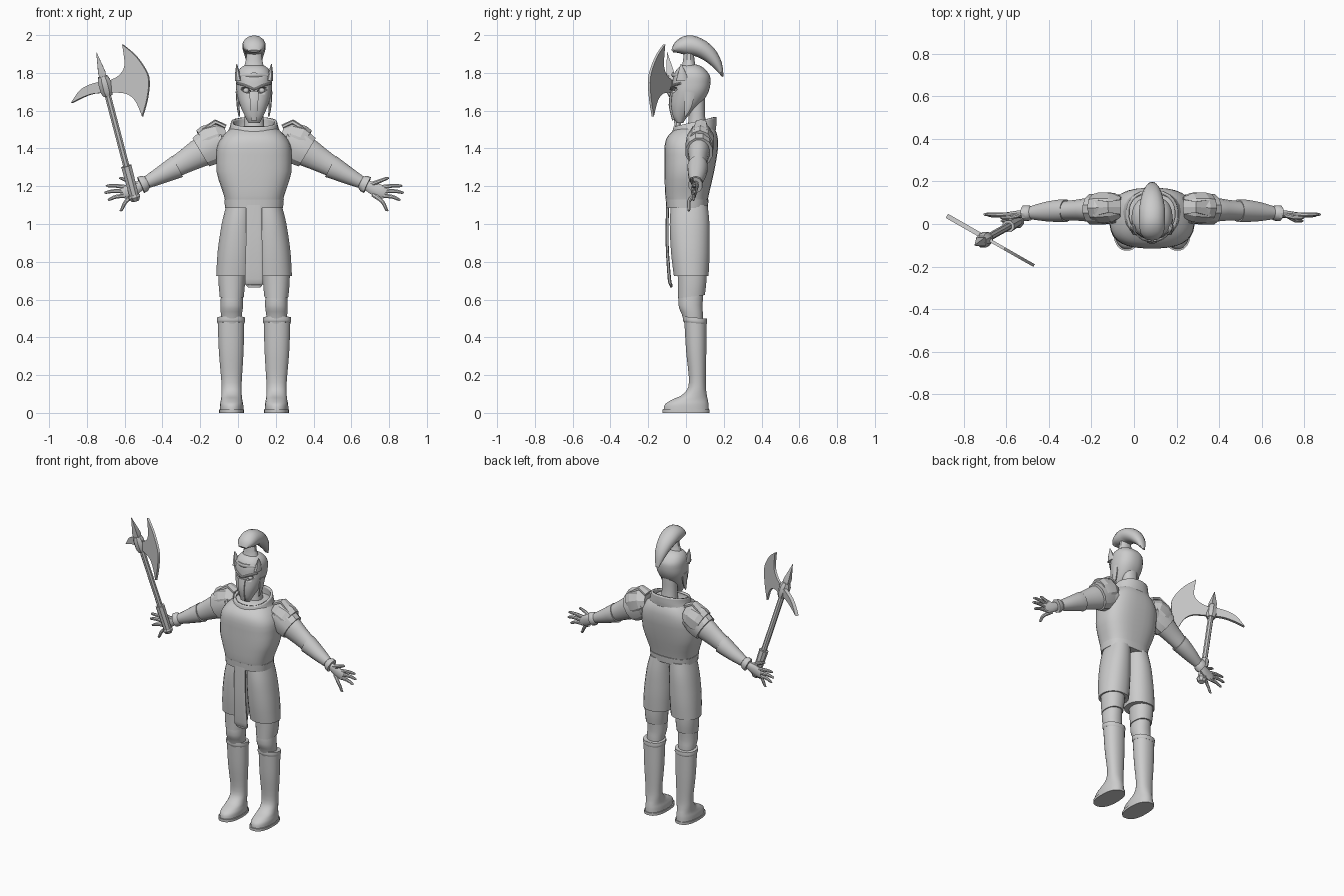
import bpy, bmesh, math
from mathutils import Vector

if "Cube" in bpy.data.objects:
    bpy.data.objects.remove(bpy.data.objects["Cube"])

MID = 0.085  # the body's own centre line
steel = bpy.data.materials.new("plain_grey")
steel.use_nodes = True
grey = (0.6, 0.6, 0.6, 1)
steel.diffuse_color = grey
steel.node_tree.nodes["Principled BSDF"].inputs["Base Color"].default_value = grey


def finish(name, bm, angle=35):
    bmesh.ops.recalc_face_normals(bm, faces=bm.faces)
    mesh = bpy.data.meshes.new(name)
    bm.to_mesh(mesh)
    bm.free()
    mesh.materials.append(steel)
    obj = bpy.data.objects.new(name, mesh)
    bpy.context.collection.objects.link(obj)
    bpy.ops.object.select_all(action='DESELECT')
    obj.select_set(True)
    bpy.context.view_layer.objects.active = obj
    bpy.ops.object.shade_smooth_by_angle(angle=math.radians(angle))
    return obj


def spline(points, steps):
    """Catmull-Rom through tuples, clamped so that it never overshoots."""
    out = []
    for i in range(len(points) - 1):
        a, b = points[max(i - 1, 0)], points[i]
        c, d = points[i + 1], points[min(i + 2, len(points) - 1)]
        for k in range(steps):
            t = k / steps
            row = []
            for p, q, r, s in zip(a, b, c, d):
                v = q + t * ((r - p) + t * ((2 * p - 5 * q + 4 * r - s)
                                            + t * (3 * q - p - 3 * r + s))) / 2
                row.append(min(max(v, min(q, r)), max(q, r)))
            out.append(tuple(row))
    out.append(tuple(points[-1]))
    return out


def skin(name, rings, angle=35, capped=True):
    bm = bmesh.new()
    loops = [[bm.verts.new(p) for p in ring] for ring in rings]
    n = len(loops[0])
    for low, high in zip(loops, loops[1:]):
        for i in range(n):
            j = (i + 1) % n
            bm.faces.new((low[i], low[j], high[j], high[i]))
    if capped:
        bm.faces.new(loops[0])
        bm.faces.new(loops[-1])
    return finish(name, bm, angle)


def circle(sides, power):
    """Unit superellipse; a higher power is squarer."""
    for i in range(sides):
        t = math.tau * (i + 0.5) / sides
        c, s = math.cos(t), math.sin(t)
        yield (math.copysign(abs(c) ** (2 / power), c),
               math.copysign(abs(s) ** (2 / power), s))


def stack(name, rows, x=MID, side=1, sides=24, power=2.2, steps=3, tilt=0, **kw):
    """Upright loft. Rows: height, sideways offset, half width, front y, back y."""
    rings = []
    for z, off, half, front, back in spline(rows, steps):
        mid, depth = (front + back) / 2, (back - front) / 2
        rings.append([(x + side * off + half * u, mid + depth * v, z + tilt * depth * v)
                      for u, v in circle(sides, power)])
    return skin(name, rings, **kw)


def tube(name, rows, across=(0, 1, 0), sides=16, power=2, steps=3, **kw):
    """Loft along a path. Rows: x, y, z, radius along 'across', other radius."""
    rows = spline(rows, steps)
    pts = [Vector(r[:3]) for r in rows]
    a = Vector(across)
    rings = []
    for i, row in enumerate(rows):
        along = (pts[min(i + 1, len(pts) - 1)] - pts[max(i - 1, 0)]).normalized()
        other = along.cross(a).normalized()
        wide = other.cross(along)
        rings.append([pts[i] + wide * row[3] * u + other * row[4] * v
                      for u, v in circle(sides, power)])
    return skin(name, rings, **kw)


def thicken(obj, amount):
    mod = obj.modifiers.new("thickness", 'SOLIDIFY')
    mod.thickness = amount
    mod.offset = 0


# Torso, belt, collar and neck
stack("breastplate", [(1.10, 0, .15, -.10, .11), (1.15, 0, .16, -.11, .12),
                      (1.28, 0, .20, -.115, .15), (1.40, 0, .198, -.115, .17),
                      (1.46, 0, .17, -.10, .168), (1.50, 0, .13, -.06, .155),
                      (1.52, 0, .10, -.03, .14)], sides=32, power=2.7)
stack("belt", [(1.085, 0, .154, -.105, .116), (1.13, 0, .158, -.108, .12)],
      sides=32, power=2.6, steps=1)
collar = stack("collar", [(1.46, 0, .145, -.075, .15), (1.50, 0, .125, -.07, .155),
                          (1.54, 0, .115, -.06, .155)], tilt=.25, capped=False)
thicken(collar, .014)
stack("neck", [(1.45, 0, .06, 0, .12), (1.58, 0, .05, .015, .10), (1.68, 0, .05, .01, .10)])

# Hanging cloth at the front
tube("loincloth", [(MID, -.098, 1.10, .042, .008), (MID, -.10, .90, .044, .008),
                   (MID, -.088, .71, .049, .009), (MID, -.08, .68, .045, .008),
                   (MID, -.079, .665, .033, .006)], across=(1, 0, 0), power=4)

# Helmet
helmet = stack("helmet", [(1.535, 0, .03, -.05, -.015), (1.57, 0, .048, -.07, .01),
                          (1.63, 0, .075, -.08, .075), (1.70, 0, .094, -.074, .12),
                          (1.77, 0, .096, -.07, .13), (1.81, 0, .085, -.055, .11),
                          (1.835, 0, .06, -.03, .08), (1.845, 0, .03, 0, .05)],
               sides=32, power=2.3, steps=4)
for side, word in ((1, "left"), (-1, "right")):
    # Eye opening cut into the mask, with an eye behind it
    cutter = tube(word + "_eye_cutter",
                  [(MID + side * .02, -.06, 1.700, .03, .007),
                   (MID + side * .042, -.06, 1.708, .03, .014),
                   (MID + side * .068, -.05, 1.716, .03, .006)], sides=12)
    cutter.hide_render = True
    cutter.hide_set(True)
    cut = helmet.modifiers.new(word + "_eye_hole", 'BOOLEAN')
    cut.operation, cut.solver, cut.object = 'DIFFERENCE', 'EXACT', cutter
    bm = bmesh.new()
    bmesh.ops.create_uvsphere(bm, u_segments=12, v_segments=8, radius=.016)
    bmesh.ops.translate(bm, verts=bm.verts, vec=(MID + side * .042, -.044, 1.706))
    finish(word + "_eye", bm)
    # Brow ridge, small horn and cheek guard
    tube(word + "_brow", [(MID, -.079, 1.712, .008, .006),
                          (MID + side * .045, -.068, 1.732, .008, .007),
                          (MID + side * .088, -.03, 1.745, .006, .006)], sides=8)
    tube(word + "_horn", [(MID + side * .082, -.02, 1.76, .035, .02),
                          (MID + side * .088, -.022, 1.80, .022, .013),
                          (MID + side * .092, -.026, 1.848, .002, .002)], sides=8)
    tube(word + "_cheek_guard", [(MID + side * .088, .02, 1.70, .03, .01),
                                 (MID + side * .084, .01, 1.62, .02, .008),
                                 (MID + side * .078, -.005, 1.57, .004, .004)], sides=8)
tube("nose_guard", [(MID, -.076, 1.70, .026, .007), (MID, -.084, 1.63, .022, .008),
                    (MID, -.066, 1.55, .016, .008)], across=(1, 0, 0), sides=8, power=3)
tube("helmet_band", [(MID - .09, -.02, 1.785, .008, .012), (MID, -.07, 1.79, .008, .012),
                     (MID + .09, -.02, 1.785, .008, .012)], sides=8)

# Crest on a short stem
stack("crest_stem", [(1.815, 0, .07, -.035, .07), (1.845, 0, .05, -.02, .05),
                     (1.93, 0, .035, -.01, .04)], sides=12)
tube("crest", [(MID, -.072, 1.915, .03, .008), (MID, -.04, 1.935, .055, .036),
               (MID, .01, 1.945, .062, .054), (MID, .065, 1.935, .062, .05),
               (MID, .12, 1.90, .052, .042), (MID, .165, 1.845, .036, .027),
               (MID, .195, 1.78, .012, .004)], across=(1, 0, 0), sides=14)

for side, word in ((1, "left"), (-1, "right")):
    def limb(part, rows, **kw):
        return tube(word + "_" + part, [(MID + side * r[0],) + tuple(r[1:]) for r in rows], **kw)

    def leg(part, rows, **kw):
        return stack(word + "_" + part, rows, side=side, **kw)

    # Legs: breeches, thigh plate, knee, boot and sole
    leg("breeches", [(1.10, .073, .074, -.08, .115), (1.00, .086, .086, -.087, .125),
                     (.85, .098, .096, -.08, .126), (.725, .106, .095, -.065, .12)])
    leg("thigh_plate", [(.76, .117, .074, -.045, .11), (.68, .118, .070, -.043, .108),
                        (.615, .118, .064, -.042, .10)], tilt=.12)
    leg("knee", [(.66, .118, .056, -.036, .095), (.57, .118, .060, -.04, .088),
                 (.52, .12, .056, -.022, .09), (.46, .12, .05, -.005, .09)])
    leg("boot_rim", [(.475, .122, .071, -.012, .11), (.485, .122, .075, -.016, .113),
                     (.505, .122, .074, -.016, .112)], tilt=-.1)
    leg("boot", [(.01, .119, .063, -.12, .122), (.045, .119, .062, -.112, .12),
                 (.07, .119, .057, -.075, .116), (.10, .119, .054, -.015, .11),
                 (.16, .119, .054, .015, .105), (.33, .121, .066, 0, .108),
                 (.50, .122, .071, -.01, .11)], steps=4)
    leg("sole", [(0, .119, .067, -.126, .126), (.018, .119, .067, -.126, .126)],
        steps=1, power=2.4)

    # Arms: sleeve, bracer and wrist cuff
    limb("upper_arm", [(.16, .07, 1.43, .07, .08), (.27, .068, 1.385, .06, .08),
                       (.35, .065, 1.34, .05, .066), (.42, .062, 1.30, .045, .055)])
    limb("forearm", [(.40, .062, 1.31, .045, .05), (.50, .058, 1.26, .038, .038),
                     (.60, .05, 1.205, .02, .024)])
    limb("bracer", [(.405, .062, 1.305, .054, .064), (.43, .062, 1.292, .054, .059),
                    (.50, .058, 1.255, .046, .046), (.565, .053, 1.222, .032, .034)])
    limb("cuff", [(.565, .053, 1.222, .028, .032), (.58, .052, 1.215, .038, .044),
                  (.60, .05, 1.206, .038, .046)], sides=10, steps=1)

    # Faceted shoulder lames, each wider than the one below
    limb("lower_lame", [(.18, .07, 1.435, .068, .09), (.24, .07, 1.405, .075, .10),
                        (.282, .07, 1.38, .074, .09)], sides=12, steps=1, angle=25)
    limb("shoulder_plate", [(.145, .078, 1.46, .05, .055), (.185, .078, 1.452, .072, .085),
                            (.235, .076, 1.43, .076, .098), (.265, .074, 1.415, .07, .09)],
         sides=10, steps=1, angle=15)
    limb("shoulder_ridge", [(.15, .08, 1.515, .04, .012), (.205, .08, 1.54, .03, .014),
                            (.275, .076, 1.495, .045, .012)], sides=6, steps=1, angle=15)

    # Hands: a flat palm and five tapered fingers
    limb("palm", [(.585, .05, 1.212, .018, .022), (.625, .046, 1.192, .018, .034),
                  (.67, .042, 1.172, .015, .036), (.695, .042, 1.162, .011, .03)], sides=12)
    tips = {"index": (.785, .045, 1.20), "middle": (.793, .045, 1.165),
            "ring": (.775, .04, 1.128), "little": (.715, .03, 1.24), "thumb": (.712, .015, 1.072)}
    knuckles = {"index": (.68, 1.193), "middle": (.688, 1.172),
                "ring": (.682, 1.15), "little": (.63, 1.208), "thumb": (.645, 1.155)}
    for finger, (tx, ty, tz) in tips.items():
        kx, kz = knuckles[finger]
        limb(finger + "_finger", [(kx - .015, .043, kz, .011, .013),
                                  ((kx + tx) / 2, ty, (kz + tz) / 2 + .006, .01, .011),
                                  (tx - .01, ty, tz + .002, .008, .008),
                                  (tx, ty, tz, .002, .002)], sides=8)


# Axe: everything lies in one slanted plane, so depth follows sideways position
def plane_y(x):
    return -.07 - .57 * (x + .69)


def blade(name, outline, thickness):
    normal = Vector((.57, 1, 0)).normalized() * thickness
    bm = bmesh.new()
    face = bm.faces.new([bm.verts.new(Vector((x, plane_y(x), z)) - normal / 2)
                         for x, z in outline])
    made = bmesh.ops.extrude_face_region(bm, geom=[face])
    bmesh.ops.translate(bm, vec=normal,
                        verts=[g for g in made["geom"] if isinstance(g, bmesh.types.BMVert)])
    return finish(name, bm)


cutting_edge = spline([(-.61, 1.95), (-.54, 1.89), (-.485, 1.81), (-.47, 1.75),
                       (-.48, 1.66), (-.505, 1.57)], 4)
lower_curve = spline([(-.505, 1.57), (-.54, 1.65), (-.59, 1.69), (-.67, 1.695)], 4)
upper_curve = spline([(-.69, 1.755), (-.63, 1.785), (-.598, 1.84), (-.61, 1.95)], 4)
blade("axe_blade", cutting_edge + lower_curve[1:] + upper_curve[:-1], .014)
pick_top = spline([(-.88, 1.64), (-.83, 1.71), (-.76, 1.745), (-.67, 1.76)], 4)
pick_bottom = spline([(-.67, 1.695), (-.76, 1.69), (-.82, 1.67), (-.88, 1.64)], 4)
blade("axe_pick", pick_top + pick_bottom[:-1], .022)

foot, head = Vector((-.545, .015, 1.13)), Vector((-.705, -.075, 1.74))


def on_haft(t, r):
    return tuple(foot.lerp(head, t)) + (r, r)


tube("axe_haft", [on_haft(0, .018), on_haft(1.02, .018)], sides=8, steps=1)
tube("axe_grip", [on_haft(0, .026), on_haft(.29, .03)], sides=8, steps=1)
tube("axe_pommel", [on_haft(-.015, .02), on_haft(.02, .034), on_haft(.04, .03)], sides=8, steps=1)
tube("axe_socket", [on_haft(.90, .026), on_haft(.94, .036), on_haft(1.03, .036),
                    on_haft(1.07, .026)], sides=8, steps=1)
tube("axe_spike", [on_haft(1.04, .024), on_haft(1.10, .028), on_haft(1.28, .001)],
     sides=4, steps=1)
